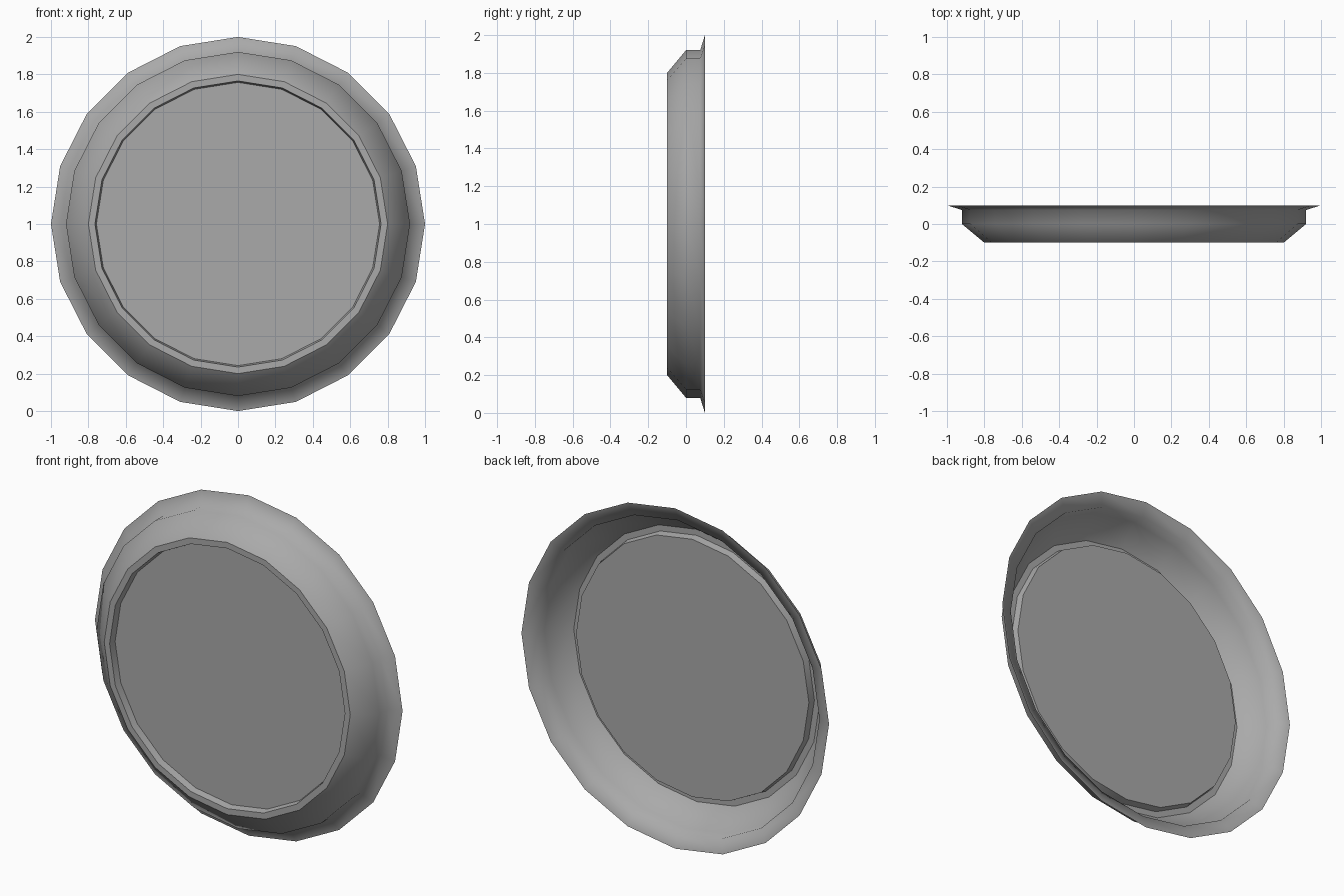
import bpy
import bmesh
from math import sin, cos, tau

cube = bpy.data.objects.get("Cube")
if cube:
    bpy.data.objects.remove(cube, do_unlink=True)

SIDES = 20
CENTRE_Z = 1.0

grey = bpy.data.materials.new("plain_grey")
grey.use_nodes = True
colour = (0.4, 0.4, 0.4, 1)
grey.diffuse_color = colour
grey.node_tree.nodes["Principled BSDF"].inputs["Base Color"].default_value = colour


def ring(bm, radius, y):
    return [bm.verts.new((radius * cos(tau * i / SIDES), y,
                          CENTRE_Z + radius * sin(tau * i / SIDES)))
            for i in range(SIDES)]


def lathe(name, profile, sharp_from, cap=True):
    """Turn a (radius, y) profile about the y axis, with crisp rings from sharp_from on."""
    bm = bmesh.new()
    rings = [ring(bm, r, y) for r, y in profile]
    for a, b in zip(rings, rings[1:]):
        for i in range(SIDES):
            j = (i + 1) % SIDES
            bm.faces.new((a[i], b[i], b[j], a[j])).smooth = True
    if cap:
        bm.faces.new(rings[-1])
    bmesh.ops.recalc_face_normals(bm, faces=bm.faces)
    # The open shell faces the front
    bm.faces.ensure_lookup_table()
    if bm.faces[-1].normal.y > 0:
        bmesh.ops.reverse_faces(bm, faces=bm.faces)
    for loop in rings[sharp_from:]:
        for i in range(SIDES):
            bm.edges.get((loop[i], loop[(i + 1) % SIDES])).smooth = False
    mesh = bpy.data.meshes.new(name)
    bm.to_mesh(mesh)
    bm.free()
    mesh.materials.append(grey)
    obj = bpy.data.objects.new(name, mesh)
    bpy.context.collection.objects.link(obj)
    return obj


# Flared rim, side wall, sloped shoulder, front lip and recessed disc
lathe("dish", [(1.0, 0.1), (0.92, 0.075), (0.92, 0.0), (0.8, -0.1),
               (0.765, -0.1), (0.757, -0.06)], sharp_from=3)
